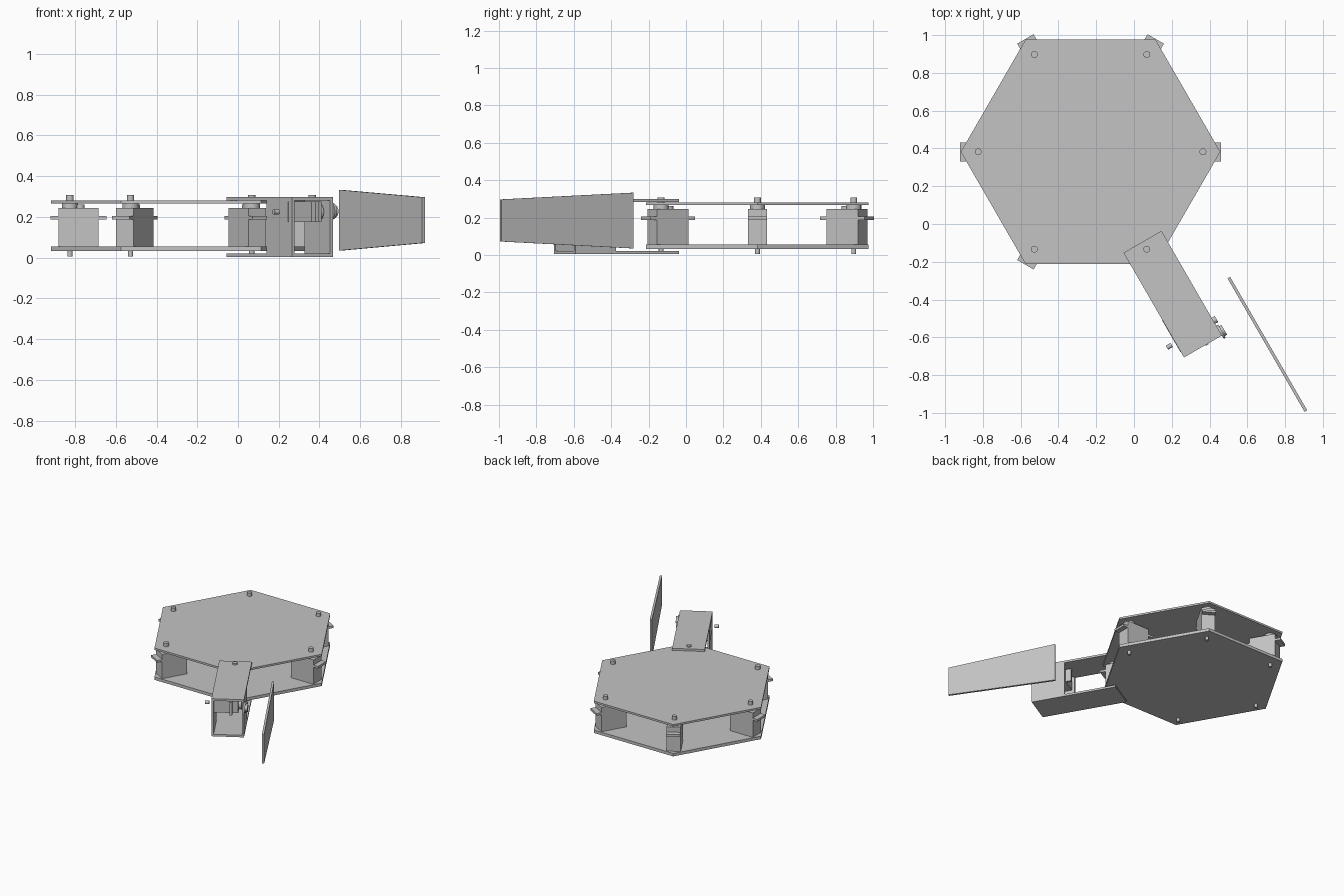
import bpy
import bmesh
from math import radians, pi
from mathutils import Matrix, Vector

if "Cube" in bpy.data.objects:
    bpy.data.objects.remove(bpy.data.objects["Cube"], do_unlink=True)

# One grey for everything
grey = bpy.data.materials.new("plain grey")
grey.use_nodes = True
colour = (0.55, 0.55, 0.55, 1)
grey.diffuse_color = colour
grey.node_tree.nodes["Principled BSDF"].inputs["Base Color"].default_value = colour

CENTRE = Matrix.Translation((-0.23, 0.382, 0))


def finish(name, bm, matrix, smooth=False):
    bm.transform(matrix)
    bmesh.ops.recalc_face_normals(bm, faces=bm.faces)
    mesh = bpy.data.meshes.new(name)
    bm.to_mesh(mesh)
    bm.free()
    mesh.materials.append(grey)
    obj = bpy.data.objects.new(name, mesh)
    bpy.context.scene.collection.objects.link(obj)
    if smooth:
        bpy.ops.object.select_all(action="DESELECT")
        bpy.context.view_layer.objects.active = obj
        obj.select_set(True)
        bpy.ops.object.shade_smooth_by_angle(angle=radians(35))
    return obj


def add_box(bm, low, high):
    low, high = Vector(low), Vector(high)
    size = Matrix.Diagonal((*(high - low), 1))
    bmesh.ops.create_cube(bm, size=1, matrix=Matrix.Translation((low + high) / 2) @ size)


def add_cylinder(bm, x, y, z0, z1, radius, sides=20):
    bmesh.ops.create_cone(bm, cap_ends=True, segments=sides, radius1=radius, radius2=radius,
                          depth=z1 - z0, matrix=Matrix.Translation((x, y, (z0 + z1) / 2)))


def servo(name, matrix):
    # Shaft on the local z axis, body reaching towards -x
    bm = bmesh.new()
    add_box(bm, (-0.14, -0.05, 0.055), (0.055, 0.05, 0.245))
    add_box(bm, (-0.18, -0.05, 0.188), (0.095, 0.05, 0.205))
    add_cylinder(bm, 0, 0, 0.245, 0.267, 0.04)
    add_cylinder(bm, -0.05, 0, 0.245, 0.262, 0.022)
    add_cylinder(bm, 0, 0, 0.267, 0.308, 0.018)
    add_cylinder(bm, 0, 0, 0.005, 0.034, 0.0125)
    finish(name, bm, matrix, True)


# Hexagonal body plates
for name, z0, z1 in (("bottom_plate", 0.032, 0.055), ("top_plate", 0.266, 0.281)):
    bm = bmesh.new()
    add_cylinder(bm, 0, 0, z0, z1, 0.687, 6)
    # Put the corners on the local x axis
    corner = max(bm.verts, key=lambda v: v.co.x)
    turn = Matrix.Rotation(-Vector(corner.co.xy).angle_signed(Vector((1, 0))), 4, "Z")
    if abs((turn @ corner.co).y) > 0.01:
        turn.transpose()
    finish(name, bm, CENTRE @ turn)

# A hip servo at each corner
for i in range(6):
    servo(f"hip_servo_{i + 1}",
          CENTRE @ Matrix.Rotation(i * pi / 3, 4, "Z") @ Matrix.Translation((0.595, 0, 0)))

# Leg bracket: local x runs outwards along the leg
LEG = CENTRE @ Matrix.Rotation(-pi / 3, 4, "Z")
bm = bmesh.new()
add_box(bm, (0.55, -0.116, 0.004), (1.19, 0.116, 0.02))
add_box(bm, (0.55, -0.116, 0.282), (1.19, 0.116, 0.298))
for side in (-1, 1):
    edges = sorted((side * 0.1, side * 0.116))
    add_box(bm, (0.94, edges[0], 0.02), (1.19, edges[1], 0.282))
finish("leg_bracket", bm, LEG)

# Knee servo lying on its side in the bracket, shaft towards local +y
servo("knee_servo", LEG @ Matrix.Translation((1.1, -0.173, 0.225)) @ Matrix.Rotation(-pi / 2, 4, "X"))

# Small knob beside the knee shaft
bm = bmesh.new()
add_cylinder(bm, 0, 0, 0.116, 0.128, 0.04)
add_cylinder(bm, 0, 0, 0.128, 0.142, 0.03)
finish("knee_knob", bm,
       LEG @ Matrix.Translation((1.17, 0, 0.228)) @ Matrix.Rotation(-pi / 2, 4, "X"), True)

# Tapered lower leg blade
bm = bmesh.new()
outline = ((0.943, 0.035), (1.758, 0.072), (1.758, 0.297), (0.943, 0.333))
face = bm.faces.new([bm.verts.new((x, 0.293, z)) for x, z in outline])
ext = bmesh.ops.extrude_face_region(bm, geom=[face])
bmesh.ops.translate(bm, vec=(0, 0.016, 0),
                    verts=[g for g in ext["geom"] if isinstance(g, bmesh.types.BMVert)])
finish("lower_leg_blade", bm, LEG)
